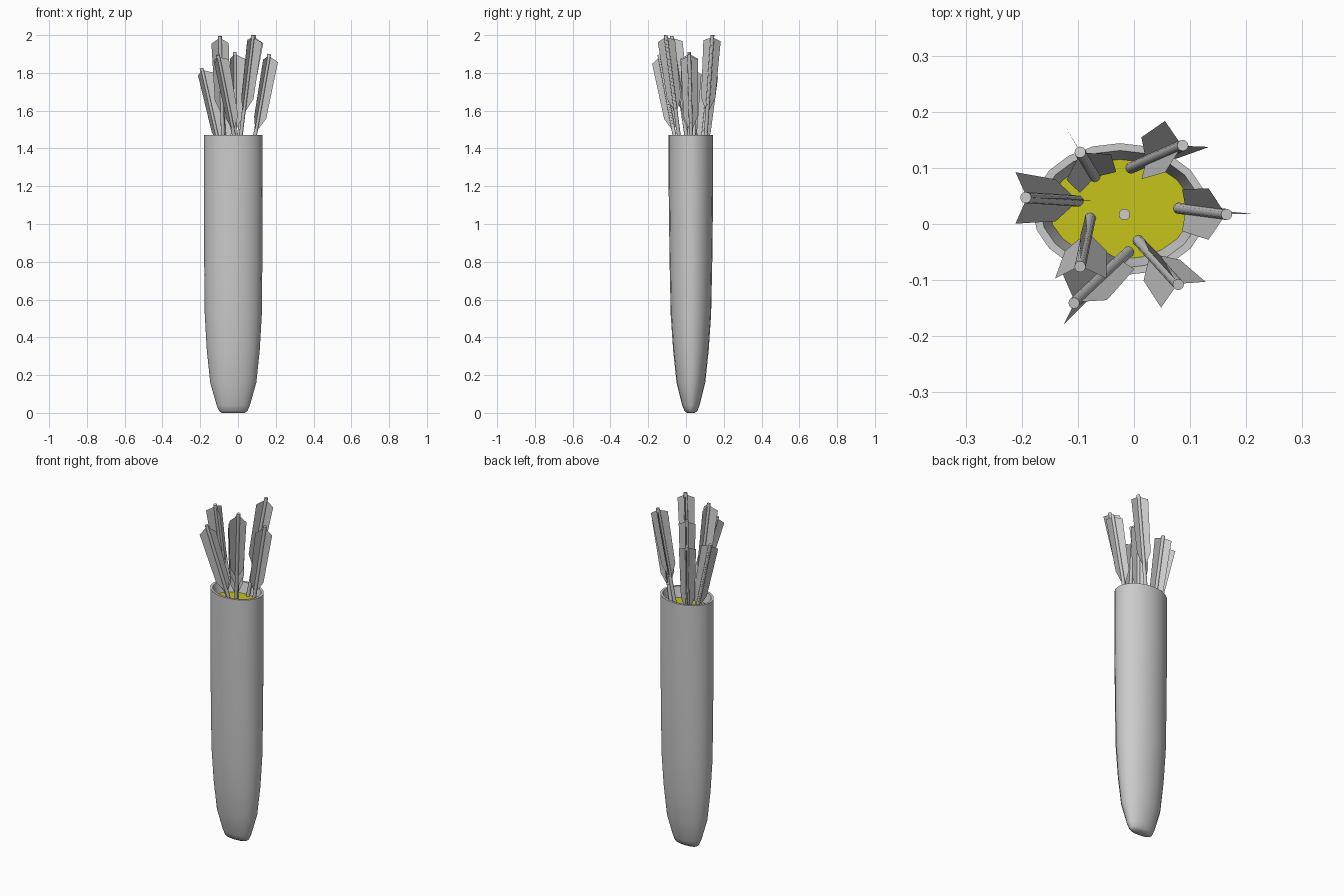
import bpy, bmesh, math
from mathutils import Vector, Matrix

cube = bpy.data.objects.get("Cube")
if cube:
    bpy.data.objects.remove(cube)


def material(name, rgb):
    m = bpy.data.materials.new(name)
    m.use_nodes = True
    col = (*rgb, 1)
    m.diffuse_color = col
    m.node_tree.nodes["Principled BSDF"].inputs["Base Color"].default_value = col
    return m


grey = material("grey", (0.6, 0.6, 0.6))
yellow = material("yellow", (0.56, 0.55, 0.01))


def finish(bm, name, mat, angle=40):
    mesh = bpy.data.meshes.new(name)
    bm.to_mesh(mesh)
    bm.free()
    obj = bpy.data.objects.new(name, mesh)
    bpy.context.collection.objects.link(obj)
    mesh.materials.append(mat)
    bpy.ops.object.select_all(action='DESELECT')
    obj.select_set(True)
    bpy.context.view_layer.objects.active = obj
    bpy.ops.object.shade_smooth_by_angle(angle=math.radians(angle))
    return obj


CENTRE = Vector((-0.025, 0.026, 0))
SIDES = 20
FLOOR = 1.41


def ring(bm, rx, ry, z):
    return [bm.verts.new(CENTRE + Vector((rx * math.cos(a), ry * math.sin(a), z)))
            for a in (math.tau * i / SIDES for i in range(SIDES))]


# Quiver body: oval rings up the outside, over the rim and down the inside
profile = [(0.06, 0.02, 0), (0.075, 0.034, 0.01), (0.088, 0.046, 0.04),
           (0.122, 0.076, 0.16), (0.14, 0.094, 0.33), (0.151, 0.107, 0.52),
           (0.154, 0.113, 0.8), (0.156, 0.118, 1.2), (0.156, 0.118, 1.47),
           (0.142, 0.105, 1.47), (0.126, 0.089, FLOOR)]
bm = bmesh.new()
rings = [ring(bm, *p) for p in profile]
for low, high in zip(rings, rings[1:]):
    for i in range(SIDES):
        j = (i + 1) % SIDES
        bm.faces.new((low[i], low[j], high[j], high[i]))
bm.faces.new(rings[0][::-1])
finish(bm, "quiver_body", grey)

# Coloured lining just below the rim
bm = bmesh.new()
bm.faces.new(ring(bm, 0.126, 0.089, FLOOR))
finish(bm, "quiver_lining", yellow)


# Arrow: round shaft with three feather vanes, leaning from base to tip
def arrow(name, base, tip, turn=0):
    base, tip = Vector((*base, FLOOR)), Vector(tip)
    lean = tip - base
    length = lean.length
    bm = bmesh.new()
    bmesh.ops.create_cone(bm, cap_ends=True, segments=12, radius1=0.01, radius2=0.01,
                          depth=length, matrix=Matrix.Translation((0, 0, -length / 2)))
    vane = [(0, -0.01), (0.053, -0.035), (0.043, -0.34), (0.008, -0.41), (0, -0.41)]
    for k in range(3):
        a = math.radians(turn + 120 * k)
        bm.faces.new([bm.verts.new((r * math.cos(a), r * math.sin(a), z))
                      for r, z in vane])
    turn_to = Vector((0, 0, 1)).rotation_difference(lean).to_matrix().to_4x4()
    bm.transform(Matrix.Translation(tip) @ turn_to)
    finish(bm, name, grey)


arrow("arrow_right", (-0.10, 0.041), (-0.193, 0.047, 1.825))
arrow("arrow_front_right", (-0.01, -0.05), (-0.107, -0.141, 1.895))
arrow("arrow_inner_right", (-0.078, 0.01), (-0.096, -0.076, 1.995), -30)
arrow("arrow_front_left", (0.008, -0.03), (0.079, -0.108, 2.0))
arrow("arrow_left", (0.08, 0.028), (0.165, 0.017, 1.9))
arrow("arrow_back_left", (-0.005, 0.10), (0.087, 0.14, 2.0))
arrow("arrow_back_right", (-0.07, 0.085), (-0.096, 0.128, 1.82))
arrow("arrow_middle", (-0.017, 0.017), (-0.017, 0.017, 1.91))
